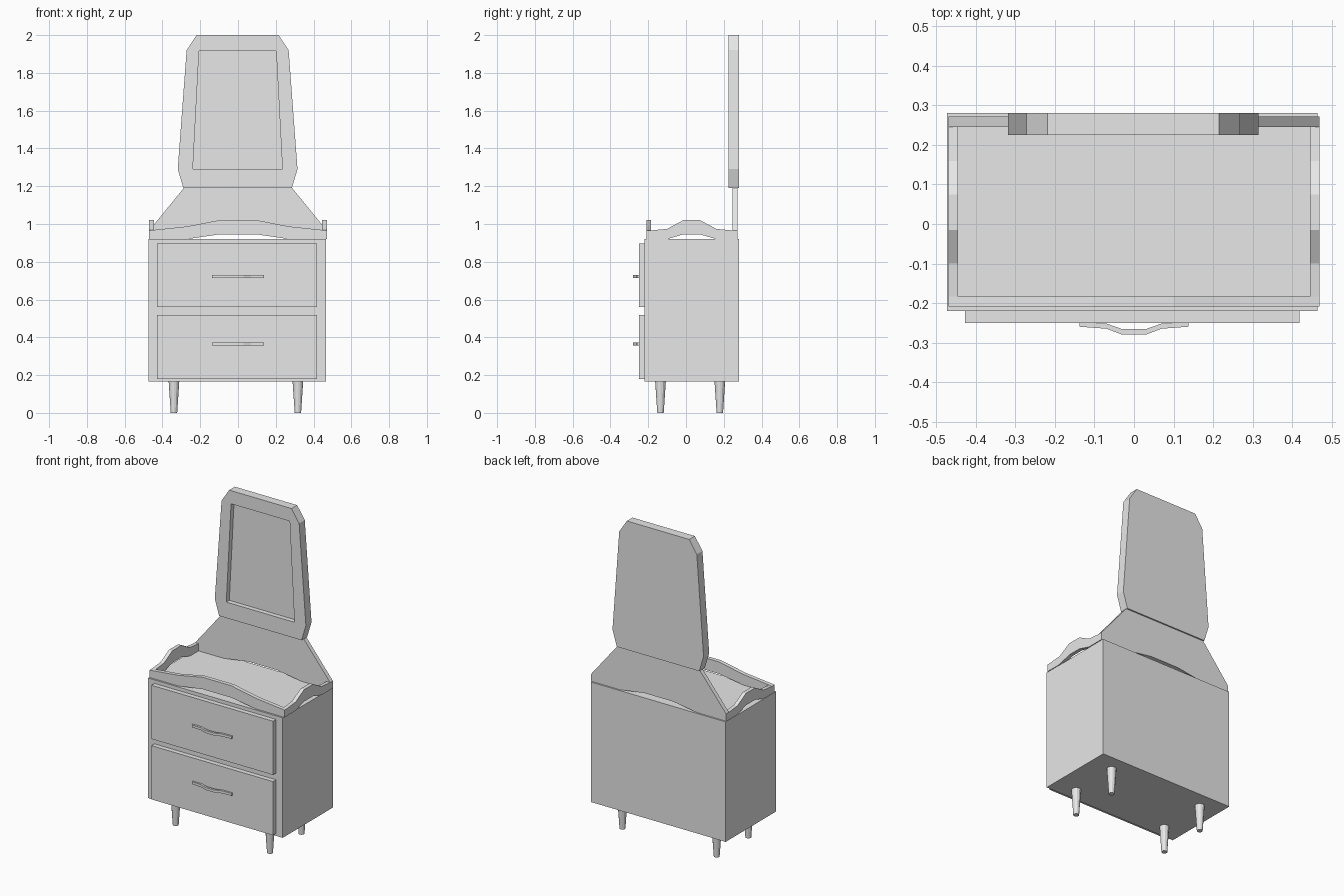
import bpy, bmesh
from mathutils import Vector

cube = bpy.data.objects.get("Cube")
if cube:
    bpy.data.objects.remove(cube, do_unlink=True)

# Single painted finish
grey = bpy.data.materials.new("plain_grey")
grey.use_nodes = True
grey.diffuse_color = (0.8, 0.8, 0.8, 1)
grey.node_tree.nodes["Principled BSDF"].inputs["Base Color"].default_value = (0.8, 0.8, 0.8, 1)

PLACE = {
    "x": lambda u, v, t: (t, u, v),
    "y": lambda u, v, t: (u, t, v),
    "z": lambda u, v, t: (u, v, t),
}


def finish(name, bm):
    bmesh.ops.recalc_face_normals(bm, faces=bm.faces[:])
    mesh = bpy.data.meshes.new(name)
    bm.to_mesh(mesh)
    bm.free()
    mesh.materials.append(grey)
    obj = bpy.data.objects.new(name, mesh)
    bpy.context.collection.objects.link(obj)
    return obj


def prism(name, outline, axis, start, end):
    """Extrude a flat outline along an axis."""
    bm = bmesh.new()
    face = bm.faces.new([bm.verts.new(PLACE[axis](u, v, start)) for u, v in outline])
    grown = bmesh.ops.extrude_face_region(bm, geom=[face])["geom"]
    move = Vector(PLACE[axis](0, 0, end - start))
    bmesh.ops.translate(bm, vec=move, verts=[g for g in grown if isinstance(g, bmesh.types.BMVert)])
    return finish(name, bm)


def box(name, x, y, z):
    return prism(name, [(x[0], z[0]), (x[1], z[0]), (x[1], z[1]), (x[0], z[1])], "y", *y)


def mirrored(half, centre=0.0):
    """Complete a symmetric outline from its right half, listed bottom to top."""
    return [(centre + u, v) for u, v in half] + [(centre - u, v) for u, v in reversed(half)]


CX = -0.004      # cabinet centre line
TOP = 0.92       # cabinet top height

# Cabinet, drawers and bowed pulls
box("cabinet", (-0.473, 0.465), (-0.22, 0.281), (0.165, TOP))
pull = [(-0.138, -0.25), (-0.07, -0.252), (-0.03, -0.266), (0.03, -0.266), (0.07, -0.252), (0.138, -0.25),
        (0.138, -0.26), (0.07, -0.265), (0.03, -0.28), (-0.03, -0.28), (-0.07, -0.265), (-0.138, -0.26)]
for label, low in (("lower", 0.18), ("upper", 0.56)):
    box(label + "_drawer", (-0.428, 0.419), (-0.25, -0.22), (low, low + 0.338))
    mid = low + 0.185 if label == "lower" else low + 0.163
    prism(label + "_handle", pull, "z", mid - 0.008, mid + 0.008)

# Tapered legs
for side, x in (("left", 0.317), ("right", -0.339)):
    for end, y in (("front", -0.135), ("back", 0.179)):
        bm = bmesh.new()
        bmesh.ops.create_cone(bm, cap_ends=True, segments=12, radius1=0.017, radius2=0.028, depth=0.165)
        bmesh.ops.translate(bm, vec=(x, y, 0.0825), verts=bm.verts[:])
        finish(f"{end}_{side}_leg", bm)

# Wavy gallery rails, arched underneath
front_half = [(0.1, 0.945), (0.27, TOP), (0.47, TOP), (0.47, 0.966), (0.27, 0.987), (0.1, 1.02)]
prism("front_rail", mirrored(front_half), "y", -0.209, -0.184)
side_half = [(0.045, 0.945), (0.13, TOP), (0.215, TOP), (0.215, 0.966), (0.13, 0.974), (0.045, 1.02)]
for label, s in (("left", 1), ("right", -1)):
    prism(label + "_rail", mirrored(side_half, 0.03), "x", s * 0.47, s * 0.446)

# Flared back panel
panel_half = [(0.1, 0.945), (0.27, TOP), (0.47, TOP), (0.47, 0.966), (0.287, 1.19)]
prism("back_panel", mirrored(panel_half), "y", 0.245, 0.272)

# Mirror frame with the glass sunk into its front
frame_half = [(0.287, 1.19), (0.317, 1.29), (0.27, 1.92), (0.217, 2.0)]
frame = prism("mirror_frame", mirrored(frame_half, -0.002), "y", 0.225, 0.281)
glass_half = [(0.237, 1.29), (0.204, 1.917)]
cutter = prism("mirror_recess_cutter", mirrored(glass_half, -0.002), "y", 0.2, 0.255)
cutter.hide_render = True
cut = frame.modifiers.new("recess", "BOOLEAN")
cut.operation = "DIFFERENCE"
cut.solver = "EXACT"
cut.object = cutter
bpy.context.view_layer.objects.active = frame
bpy.ops.object.modifier_apply(modifier=cut.name)
bpy.data.objects.remove(cutter, do_unlink=True)
